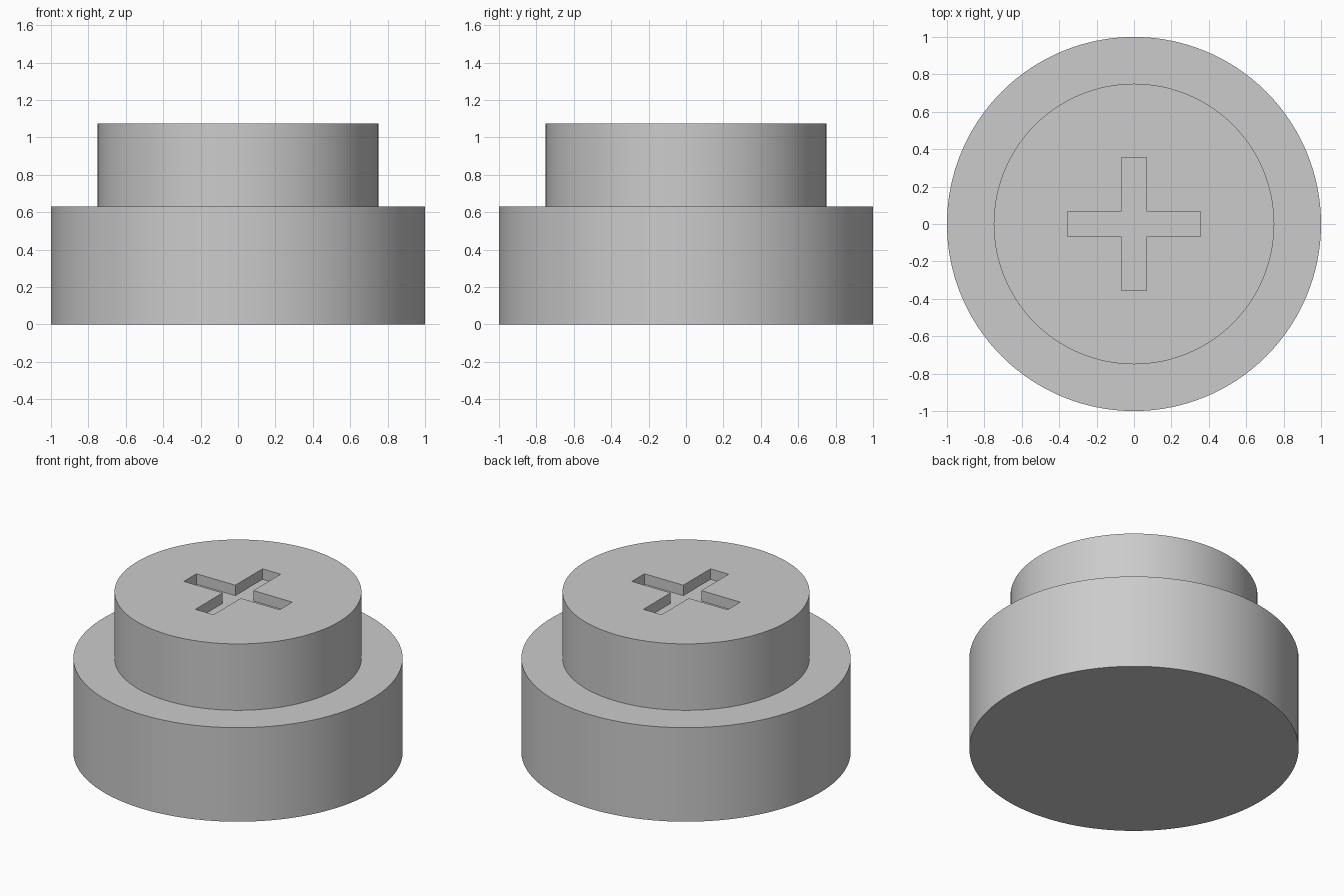
import bpy
import bmesh
import math
from mathutils import Matrix, Vector

if "Cube" in bpy.data.objects:
    bpy.data.objects.remove(bpy.data.objects["Cube"])

BASE_R, BASE_H = 1.0, 0.63
CAP_R, TOP = 0.75, 1.075
SLOT_REACH, SLOT_HALF, SLOT_DEPTH = 0.355, 0.067, 0.07
SEGMENTS = 128

grey = bpy.data.materials.new("plain grey")
grey.use_nodes = True
colour = (0.6, 0.6, 0.6, 1)
grey.diffuse_color = colour
grey.node_tree.nodes["Principled BSDF"].inputs["Base Color"].default_value = colour


def make_object(name, bm):
    bmesh.ops.recalc_face_normals(bm, faces=bm.faces)
    mesh = bpy.data.meshes.new(name)
    bm.to_mesh(mesh)
    bm.free()
    mesh.materials.append(grey)
    obj = bpy.data.objects.new(name, mesh)
    bpy.context.collection.objects.link(obj)
    return obj


def extrude_up(bm, face, height):
    """Extrude a flat face upward and return the new top face."""
    new = bmesh.ops.extrude_face_region(bm, geom=[face])["geom"]
    verts = [g for g in new if isinstance(g, bmesh.types.BMVert)]
    bmesh.ops.translate(bm, verts=verts, vec=(0, 0, height))
    return next(g for g in new if isinstance(g, bmesh.types.BMFace))


# Stepped round body: wide base, flat shoulder, narrower cap
bm = bmesh.new()
ring = bmesh.ops.create_circle(bm, cap_ends=False, segments=SEGMENTS, radius=BASE_R)["verts"]
bottom = bm.faces.new(ring)
shoulder = extrude_up(bm, bottom, BASE_H)
inner = extrude_up(bm, shoulder, 0)
bmesh.ops.scale(bm, verts=inner.verts, vec=(CAP_R / BASE_R, CAP_R / BASE_R, 1))
extrude_up(bm, inner, TOP - BASE_H)
# Keep exactly one bottom disc and no leftover inner discs
bm.faces.ensure_lookup_table()
discs = [f for f in bm.faces if len(f.verts) == SEGMENTS
         and f.calc_center_median().z < TOP - 0.01]
bmesh.ops.delete(bm, geom=discs, context='FACES_ONLY')
bm.faces.new([v for v in ring])
body = make_object("stepped_body", bm)

# Cross-shaped cutter for the slot in the cap
bm = bmesh.new()
arm = [(SLOT_REACH, -SLOT_HALF), (SLOT_REACH, SLOT_HALF), (SLOT_HALF, SLOT_HALF)]
outline = []
for quarter in range(4):
    turn = Matrix.Rotation(quarter * math.pi / 2, 3, 'Z')
    outline += [bm.verts.new(turn @ Vector((x, y, TOP - SLOT_DEPTH))) for x, y in arm]
extrude_up(bm, bm.faces.new(outline), 0.3)
# Close the underside if the extrusion removed it
bmesh.ops.holes_fill(bm, edges=[e for e in bm.edges if e.is_boundary])
cutter = make_object("slot_cutter", bm)
cutter.hide_render = True

# Cut the slot, then remove the cutter
cut = body.modifiers.new("cross slot", 'BOOLEAN')
cut.operation = 'DIFFERENCE'
cut.solver = 'EXACT'
cut.object = cutter
bpy.ops.object.select_all(action='DESELECT')
body.select_set(True)
bpy.context.view_layer.objects.active = body
bpy.ops.object.modifier_apply(modifier=cut.name)
bpy.data.objects.remove(cutter)

# Smooth round walls with crisp rims
bpy.ops.object.shade_smooth_by_angle(angle=math.radians(30))
